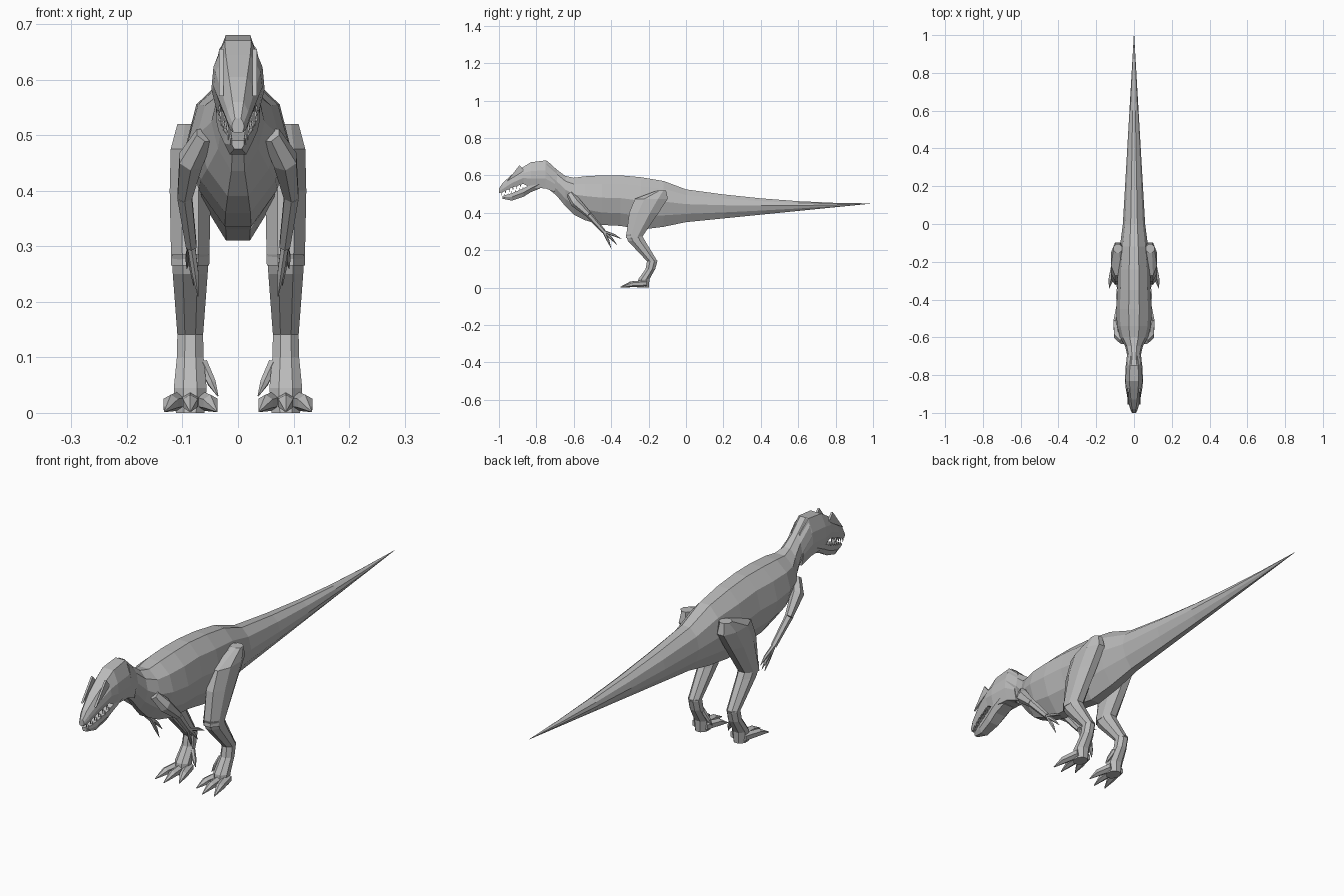
import bpy, bmesh, math
from mathutils import Vector

if "Cube" in bpy.data.objects:
    bpy.data.objects.remove(bpy.data.objects["Cube"])


def make_material(name, colour):
    material = bpy.data.materials.new(name)
    material.use_nodes = True
    material.diffuse_color = colour
    shader = material.node_tree.nodes["Principled BSDF"]
    shader.inputs["Base Color"].default_value = colour
    return material


skin = make_material("grey skin", (.5, .5, .5, 1))


def join_rings(name, rings, mirrored=False):
    """Join a row of equal rings with quads and cap both ends."""
    mesh_builder = bmesh.new()
    rows = [[mesh_builder.verts.new(point) for point in ring] for ring in rings]
    for near, far in zip(rows, rows[1:]):
        for index in range(len(near)):
            before = index - 1
            mesh_builder.faces.new((near[before], near[index], far[index], far[before]))
    mesh_builder.faces.new(rows[0])
    mesh_builder.faces.new(rows[-1])
    bmesh.ops.recalc_face_normals(mesh_builder, faces=mesh_builder.faces)
    mesh = bpy.data.meshes.new(name)
    mesh_builder.to_mesh(mesh)
    mesh_builder.free()
    mesh.materials.append(skin)
    part = bpy.data.objects.new(name, mesh)
    bpy.context.collection.objects.link(part)
    if mirrored:
        part.modifiers.new("Mirror", "MIRROR").use_mirror_merge = False


def trunk(name, stations, half):
    """Loft along y; station is y, top, bottom, half width; half is (width, height) shares."""
    outline = half + [(-across, up) for across, up in reversed(half)]
    rings = []
    for y, top, bottom, width in stations:
        rings.append([(across * width, y, bottom + up * (top - bottom))
                      for across, up in outline])
    join_rings(name, rings)


def limb(name, centres, radii, sides=6, level=False):
    """Mirrored tube; each radius pair is across, then fore and aft."""
    points = [Vector(centre) for centre in centres]
    last = len(points) - 1
    rings = []
    for index, (point, (wide, deep)) in enumerate(zip(points, radii)):
        along = points[min(index + 1, last)] - points[max(index - 1, 0)]
        along = Vector((0, 0, -1)) if level else along.normalized()
        side = Vector((1, 0, 0))
        side = (side - along * along.x).normalized()
        fore = along.cross(side)
        angles = [math.tau * (step + .5) / sides for step in range(sides)]
        rings.append([point + side * wide * math.cos(angle) + fore * deep * math.sin(angle)
                      for angle in angles])
    join_rings(name, rings, True)


def leg_part(name, stations):
    """Eight-sided leg section; station is y, z, radius across, radius fore and aft."""
    limb(name, [(leg_x, y, z) for y, z, wide, deep in stations],
         [(wide, deep) for y, z, wide, deep in stations], sides=8, level=True)


def digit(name, root, tip, thickness, arch):
    """Bent tapering toe, finger or claw from root to tip."""
    root, tip = Vector(root), Vector(tip)
    middle = root.lerp(tip, .6) + Vector((0, 0, arch))
    limb(name, [root, middle, tip],
         [(size, size) for size in (thickness, thickness * .85, thickness * .1)])


# Tail tapers by rule into the torso and neck, all one loft
tail = []
for step in range(6):
    thick = step / 5
    tail.append((1 - thick, .45 + .075 * thick ** 2, .45 - .1 * thick, .058 * thick + .001))
torso = [
    (-.12, .57, .325, .075), (-.24, .59, .31, .086), (-.35, .6, .33, .088),
    (-.45, .6, .335, .094), (-.54, .595, .36, .09), (-.6, .587, .39, .074),
    (-.645, .597, .435, .048), (-.69, .63, .49, .037), (-.745, .68, .535, .042)]
trunk("body", tail + torso, [(.25, 0), (.75, .25), (1, .55), (.8, .83), (.3, 1)])

# Skull and lower jaw
trunk("skull", [
    (-.7, .635, .51, .036), (-.75, .68, .53, .044), (-.83, .67, .535, .048),
    (-.87, .645, .555, .044), (-.93, .605, .535, .033),
    (-.98, .56, .51, .02), (-1, .53, .505, .011)],
    [(.75, 0), (1, .35), (.92, .65), (.5, 1)])
trunk("lower_jaw", [
    (-.78, .58, .53, .04), (-.83, .55, .51, .04), (-.87, .53, .485, .035),
    (-.93, .505, .465, .025), (-.98, .49, .475, .011)],
    [(.6, 0), (1, .5), (.95, 1)])

# Brow crests lean outward on top of the snout
crest_side = [(-.955, .57), (-.89, .655), (-.865, .625)]
join_rings("brow_crest", [[(x, y, z) for y, z in crest_side] for x in (.026, .034)], True)

# Teeth follow the line of the open mouth
for step in range(6):
    back = step / 5
    gum = Vector((.012 + .021 * back, -.985 + .1 * back, .51 + .042 * back))
    for name, offset, length in (("upper_tooth", 0, -.017), ("lower_tooth", -.027, .017)):
        root = gum + Vector((0, -offset / 2, offset))
        limb(name, [root, root + Vector((0, 0, length))],
             [(.003, .005), (.0003, .0003)], sides=4)

# Hind legs
leg_x = .086
leg_part("thigh", [(-.13, .52, .025, .025), (-.185, .475, .038, .095),
                   (-.225, .4, .04, .085), (-.28, .265, .037, .045)])
leg_part("shin", [(-.28, .285, .036, .046), (-.265, .25, .034, .05),
                  (-.18, .14, .025, .03)])
leg_part("metatarsus", [(-.18, .145, .025, .03), (-.19, .1, .026, .028),
                        (-.225, .045, .032, .032), (-.23, 0, .028, .034)])

# Toes fan out from the foot
for name, spread, reach in (("inner_toe", -.048, .09), ("middle_toe", 0, .12),
                            ("outer_toe", .046, .11)):
    digit(name, (leg_x + spread * .4, -.215, .022), (leg_x + spread, -.23 - reach, .003),
          thickness=.018, arch=.007)
digit("dew_claw", (.064, -.2, .09), (.036, -.22, .03), thickness=.01, arch=0)

# Arms
shoulder, elbow, wrist = (.06, -.62, .5), (.096, -.52, .39), (.084, -.44, .3)
limb("upper_arm", [shoulder, (.085, -.59, .455), elbow],
     [(.018, .02), (.024, .028), (.015, .016)])
limb("forearm", [elbow, wrist], [(.015, .017), (.011, .012)])

# Clawed fingers spread from the wrist
for name, tip in (("inner_finger", (.072, -.4, .21)), ("middle_finger", (.08, -.37, .23)),
                  ("outer_finger", (.092, -.345, .26))):
    digit(name, wrist, tip, thickness=.008, arch=.004)
